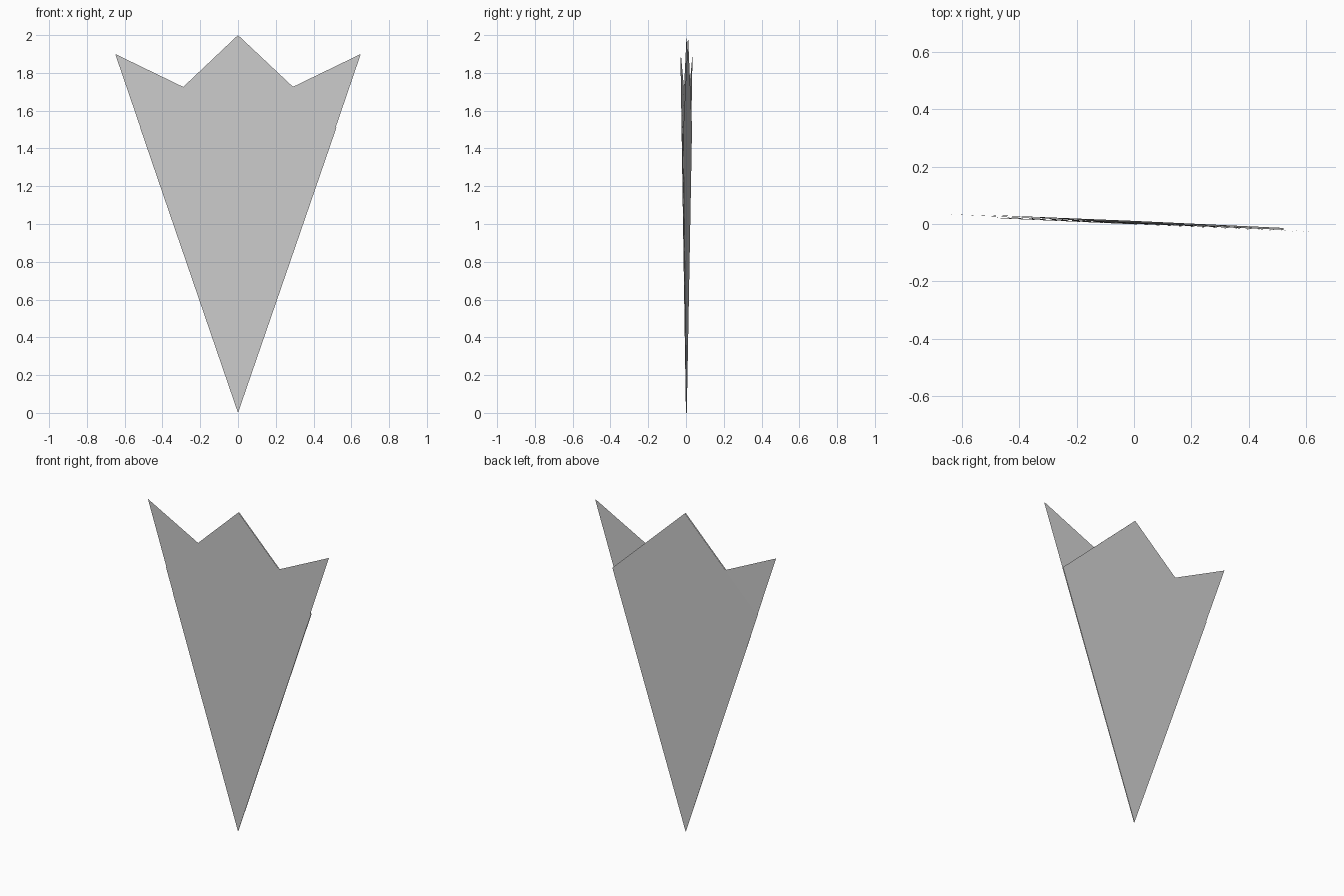
import bpy

if "Cube" in bpy.data.objects:
    bpy.data.objects.remove(bpy.data.objects["Cube"])

TILT = -0.044      # the folded stack is turned slightly about z


def place(p, depth):
    """Profile point (x, z) -> 3D; layers draw together towards the tip."""
    x, z = p
    return (x, TILT * x + depth * (0.4 + 0.6 * z / 1.9), z)


def make(name, verts, faces):
    mesh = bpy.data.meshes.new(name)
    mesh.from_pydata(verts, [], faces)
    mesh.update()
    ob = bpy.data.objects.new(name, mesh)
    bpy.context.collection.objects.link(ob)
    return ob


def folded_sheet(name, outline, d0, d1, fold):
    """Two cloth layers joined by a narrow crease from the tip to outline[fold]."""
    n = len(outline)
    verts = [place(p, d0) for p in outline] + [place(p, d1) for p in outline]
    faces = [tuple(range(n)), tuple(range(2 * n - 1, n - 1, -1)),
             (0, fold, n + fold, n)]
    return make(name, verts, faces)


TIP = (0.0, 0.0)

# front flap, high at the right and creased along the left edge
front = [TIP, (0.65, 1.90), (-0.465, 1.36)]
folded_sheet("front_flap", front, -0.001, 0.0015, 2)

# middle flap, mirrored, high at the left
middle = [place((-x, z), 0.006) for x, z in front]
make("middle_flap", middle, [(0, 1, 2)])

# back kite with the central peak, creased along the right edge
kite = [TIP, (0.521, 1.51), (0.0, 2.0), (-0.518, 1.51)]
folded_sheet("back_flap", kite, 0.003, 0.0105, 1)
